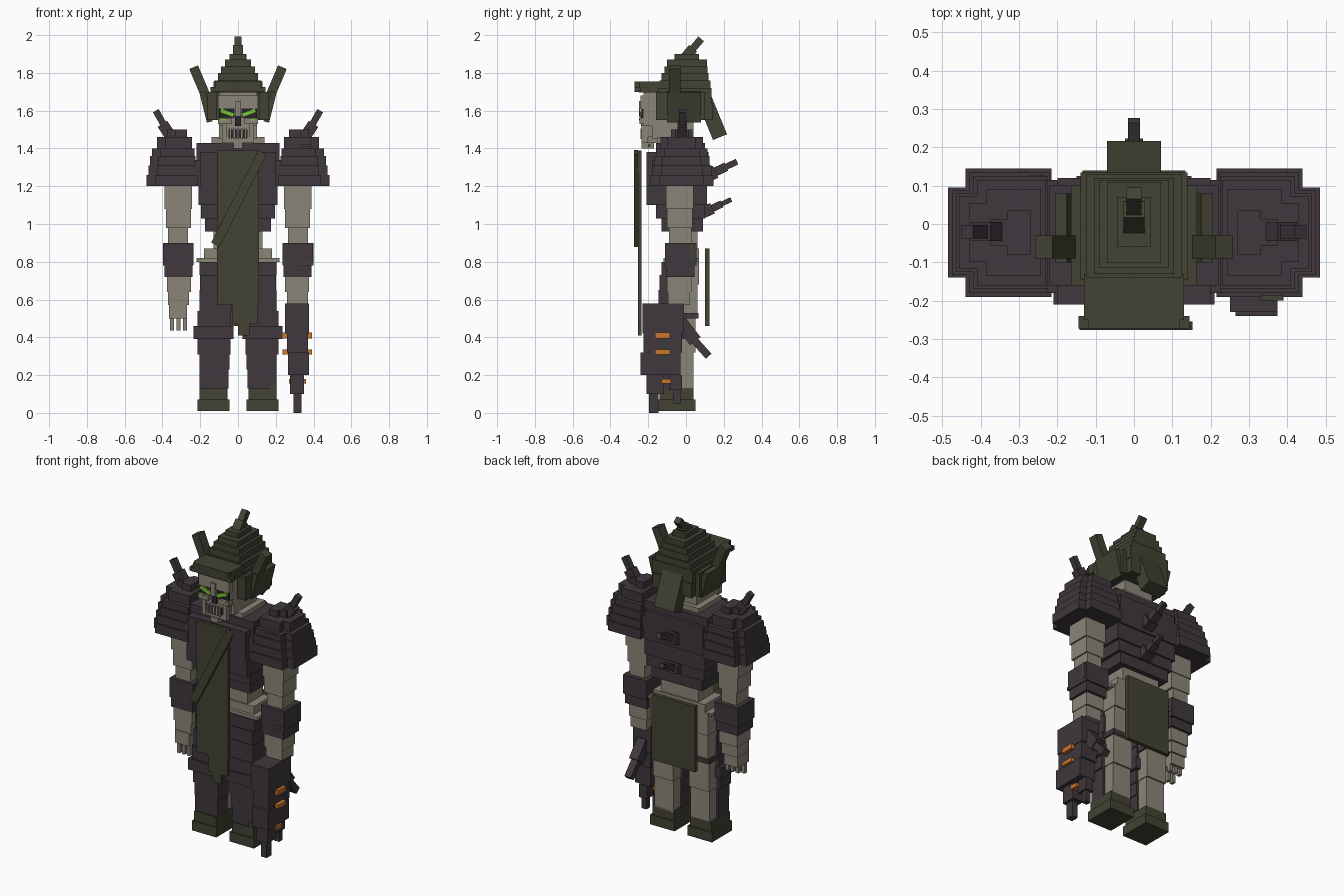
import bpy
import bmesh
from mathutils import Matrix, Vector

cube = bpy.data.objects.get("Cube")
if cube:
    bpy.data.objects.remove(cube, do_unlink=True)


def make_material(name, red, green, blue):
    material = bpy.data.materials.new(name)
    material.use_nodes = True
    colour = (red, green, blue, 1)
    material.diffuse_color = colour
    material.node_tree.nodes["Principled BSDF"].inputs["Base Color"].default_value = colour
    return material


olive = make_material("dark olive", .054, .054, .034)
plum = make_material("dark plum", .05, .039, .047)
bone = make_material("weathered bone", .26, .235, .19)
shadow = make_material("socket black", .02, .018, .02)
glow = make_material("eye green", .2, .55, .04)
ember = make_material("ember orange", .6, .18, .025)


def finish(name, material, bm):
    mesh = bpy.data.meshes.new(name)
    bm.to_mesh(mesh)
    bm.free()
    mesh.materials.append(material)
    bpy.context.collection.objects.link(bpy.data.objects.new(name, mesh))


def sides(name, mirror):
    return (("left_" + name, 1), ("right_" + name, -1)) if mirror else ((name, 1),)


def add_block(bm, x, y, z, side=1):
    """Add one box; a single x value means a half width about the centre."""
    x = x if isinstance(x, tuple) else (-x, x)
    low, high = Vector((x[0], y[0], z[0])), Vector((x[1], y[1], z[1]))
    centre = (low + high) / 2
    centre.x *= side
    scale = Matrix.Diagonal((*(high - low), 1))
    bmesh.ops.create_cube(bm, size=1, matrix=Matrix.Translation(centre) @ scale)


def part(name, material, *blocks, mirror=False):
    """Build one object from several x, y, z ranges."""
    for label, side in sides(name, mirror):
        bm = bmesh.new()
        for x, y, z in blocks:
            add_block(bm, x, y, z, side)
        finish(label, material, bm)


def rod(name, material, start, end, width, depth, steps=1, taper=1, mirror=False):
    """Build a slanted bar in equal lengths, each one narrower by the taper."""
    for label, side in sides(name, mirror):
        flip = Vector((side, 1, 1))
        first, last = Vector(start) * flip, Vector(end) * flip
        step = (last - first) / steps
        turn = step.to_track_quat("Z", "Y").to_matrix().to_4x4()
        bm = bmesh.new()
        for i in range(steps):
            thin = taper ** i
            size = Matrix.Diagonal((width * thin, depth * thin, step.length, 1))
            middle = Matrix.Translation(first + step * (i + .5))
            bmesh.ops.create_cube(bm, size=1, matrix=middle @ turn @ size)
        finish(label, material, bm)


# Boots
part("boot", olive,
     ((.045, .215), (-.15, .05), (.01, .07)),
     ((.055, .205), (-.14, .04), (.07, .13)), mirror=True)

# Legs with armour over the front half
part("leg", bone,
     ((.06, .19), (-.08, .04), (.12, .32)),
     ((.055, .195), (-.09, .05), (.32, .5)),
     ((.05, .195), (-.09, .06), (.5, .68)),
     ((.04, .2), (-.1, .07), (.68, .82)), mirror=True)
part("shin_guard", plum,
     ((.05, .205), (-.13, -.03), (.13, .23)),
     ((.045, .205), (-.135, -.03), (.23, .31)),
     ((.04, .215), (-.14, -.03), (.31, .39)), mirror=True)
part("knee_guard", plum,
     ((.025, .235), (-.16, -.01), (.39, .46)),
     ((.04, .215), (-.15, -.02), (.46, .54)),
     ((.045, .205), (-.05, .065), (.5, .53)), mirror=True)
part("thigh_guard", plum,
     ((.035, .205), (-.145, -.02), (.54, .65)),
     ((.03, .2), (-.14, -.03), (.65, .73)),
     ((.02, .205), (-.13, -.03), (.73, .8)), mirror=True)

# Pelvis and waist
part("pelvis", bone,
     (.22, (-.12, .06), (.8, .82)),
     (.18, (-.1, .07), (.82, .87)),
     (.13, (-.09, .06), (.87, .97)))

# Torso armour
part("torso_armour", plum,
     (.175, (-.13, .09), (.96, 1.03)),
     (.195, (-.16, .1), (1.03, 1.1)),
     (.21, (-.21, .11), (1.1, 1.2)),
     (.23, (-.18, .115), (1.2, 1.34)),
     (.2, (-.21, .12), (1.2, 1.38)),
     (.22, (-.16, .1), (1.34, 1.43)))
rod("upper_back_spike", plum, (0, .1, 1.25), (0, .27, 1.33), .07, .07, 3, .68)
rod("lower_back_spike", plum, (0, .09, 1.06), (0, .24, 1.13), .07, .06, 3, .65)

# Cloth hanging front and back
part("front_cloth", olive,
     (.11, (-.255, -.235), (.57, 1.39)),
     ((-.03, .105), (-.255, -.235), (.47, .57)),
     ((.0, .06), (-.255, -.235), (.41, .47)))
rod("shoulder_strap", olive, (-.12, -.265, .89), (.13, -.265, 1.38), .022, .05)
part("back_cloth", olive, (.15, (.1, .125), (.46, .87)))

# Arms
part("upper_arm", bone,
     ((.265, .37), (-.09, .03), (.9, .98)),
     ((.25, .38), (-.1, .035), (.98, 1.08)),
     ((.243, .39), (-.105, .04), (1.08, 1.24)), mirror=True)
part("elbow_guard", plum,
     ((.24, .39), (-.105, .045), (.72, .78)),
     ((.235, .397), (-.11, .055), (.78, .9)), mirror=True)
part("forearm", bone,
     ((.25, .375), (-.1, .03), (.64, .72)),
     ((.26, .37), (-.095, .02), (.57, .64)), mirror=True)
part("right_hand", bone, ((-.365, -.27), (-.1, .01), (.5, .58)))
for i in range(3):
    x = -.36 + i * .035
    part("right_finger_" + str(i), bone,
         ((x, x + .02), (-.09, -.065), (.435, .51)),
         ((x, x + .02), (-.03, -.005), (.46, .51)))

# Clawed gauntlet on the left arm
part("gauntlet", plum,
     ((.25, .375), (-.23, -.01), (.42, .58)),
     ((.26, .37), (-.225, -.02), (.32, .42)),
     ((.265, .375), (-.24, -.03), (.2, .32)))
part("gauntlet_claws", plum,
     ((.275, .35), (-.21, -.12), (.1, .2)),
     ((.295, .335), (-.195, -.145), (0, .1)),
     ((.285, .34), (-.09, -.02), (.12, .2)),
     ((.295, .33), (-.065, -.03), (.05, .12)))
rod("gauntlet_thumb", plum, (.31, -.03, .48), (.31, .05, .38), .06, .07)
rod("gauntlet_thumb_tip", plum, (.31, .03, .4), (.31, .12, .3), .045, .04)
part("ember_vents", ember,
     ((.235, .393), (-.165, -.085), (.395, .425)),
     ((.235, .393), (-.165, -.085), (.31, .335)),
     ((.27, .36), (-.13, -.08), (.155, .18)))

# Stepped shoulder guards, each layer a cross of two boxes
levels = (1.2, 1.26, 1.31, 1.36, 1.4, 1.46, 1.5)
insets = (0, .01, .02, .03, .055, .11)
blocks = []
for bottom, top, inset in zip(levels, levels[1:], insets):
    inner, edge = .215 + inset * .5, inset * .75
    blocks.append(((inner, .485 - inset), (-.14 + edge, .095 - edge), (bottom, top)))
    blocks.append(((inner, .44 - inset), (-.19 + inset, .145 - inset), (bottom, top)))
part("shoulder_guard", plum, *blocks, mirror=True)
rod("shoulder_spike", plum, (.36, -.02, 1.47), (.4, -.02, 1.53), .05, .06, mirror=True)
rod("shoulder_spike_tip", plum, (.39, -.02, 1.52), (.435, -.02, 1.6), .035, .035, mirror=True)

# Moss patches on the armour
part("moss_patches", olive,
     ((.33, .39), (-.2, -.187), (1.41, 1.42)),
     ((.34, .39), (-.134, -.126), (1.36, 1.4)),
     ((.33, .4), (-.113, -.105), (.78, .8)),
     ((.17, .2), (-.137, -.129), (.13, .16)),
     ((-.27, -.234), (.08, .128), (1.25, 1.315)),
     ((.39, .4), (.02, .04), (.8, .9)))

# Collar, neck and skull
part("collar", bone,
     (.14, (-.15, .07), (1.42, 1.46)),
     (.1, (-.18, .04), (1.45, 1.55)))
part("skull", bone,
     (.1, (-.225, -.06), (1.52, 1.7)),
     (.105, (-.24, -.2), (1.61, 1.68)),
     (.08, (-.225, -.13), (1.46, 1.53)),
     (.06, (-.23, -.15), (1.43, 1.46)),
     (.025, (-.235, -.17), (1.4, 1.43)),
     (.015, (-.25, -.22), (1.57, 1.65)))
part("cheek", bone,
     ((.035, .105), (-.245, -.2), (1.53, 1.56)),
     ((.06, .085), (-.235, -.2), (1.43, 1.53)), mirror=True)
part("eye_socket", shadow, ((.018, .1), (-.232, -.224), (1.56, 1.615)), mirror=True)
part("nose_hole", shadow, (.017, (-.238, -.224), (1.52, 1.57)))
part("mouth", shadow, (.05, (-.232, -.224), (1.455, 1.5)))
for i in range(5):
    x = -.046 + i * .02
    part("tooth_" + str(i), bone, ((x, x + .012), (-.242, -.225), (1.45, 1.505)))
rod("eye", glow, (.022, -.24, 1.575), (.093, -.24, 1.602), .01, .022, mirror=True)
part("eye_corner", glow, ((.07, .09), (-.25, -.243), (1.548, 1.56)), mirror=True)

# Helmet: stepped crown, brim, neck flap, ear plates and horns
part("helmet", olive,
     (.135, (-.11, .14), (1.55, 1.64)),
     (.14, (-.145, .135), (1.64, 1.72)),
     (.125, (-.14, .13), (1.72, 1.76)),
     (.105, (-.13, .12), (1.76, 1.8)),
     (.09, (-.115, .115), (1.8, 1.835)),
     (.07, (-.1, .11), (1.835, 1.87)),
     (.045, (-.06, .07), (1.87, 1.9)))
part("helmet_cheek", olive, ((.11, .165), (-.16, .1), (1.55, 1.7)), mirror=True)
rod("helmet_tip", olive, (0, -.005, 1.88), (0, .08, 1.98), .055, .055, 2, .7)
part("helmet_brim", olive,
     (.13, (-.25, -.13), (1.695, 1.755)),
     (.145, (-.272, -.24), (1.7, 1.725)),
     (.12, (-.272, -.24), (1.725, 1.755)))
rod("neck_flap", olive, (0, .09, 1.68), (0, .18, 1.46), .14, .08)
rod("ear_plate", olive, (.15, -.01, 1.54), (.19, -.01, 1.7), .18, .03, mirror=True)
rod("horn", olive, (.15, -.06, 1.63), (.235, -.06, 1.83), .06, .05, mirror=True)
